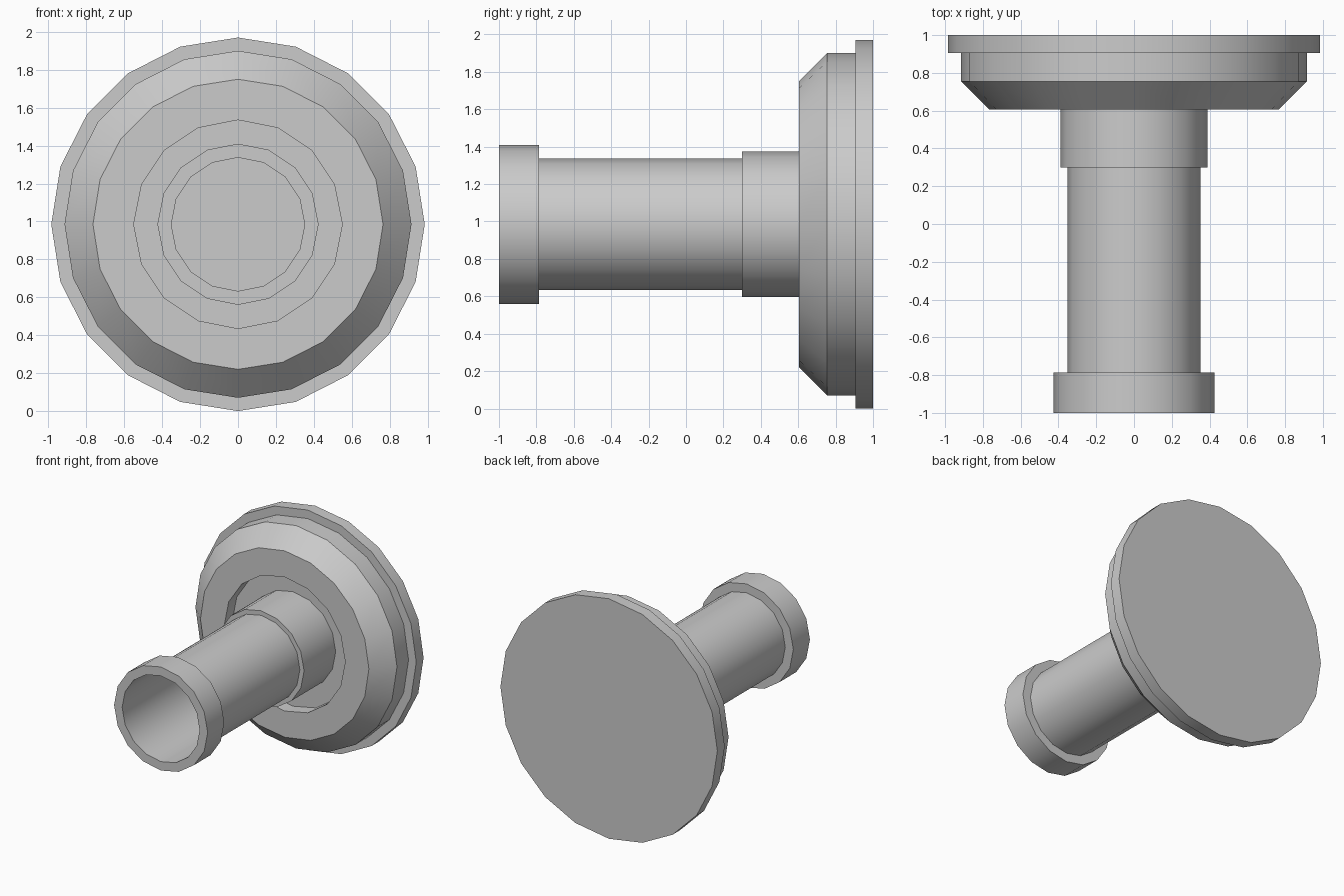
import bpy, bmesh, math

if "Cube" in bpy.data.objects:
    bpy.data.objects.remove(bpy.data.objects["Cube"])

CZ = 0.985  # height of the shared axis, which runs along y

grey = bpy.data.materials.new("plain_grey")
grey.diffuse_color = (0.6, 0.6, 0.6, 1)
grey.use_nodes = True
grey.node_tree.nodes["Principled BSDF"].inputs["Base Color"].default_value = grey.diffuse_color


def ring(bm, r, y, n):
    return [bm.verts.new((r * math.sin(2 * math.pi * i / n), y,
                          CZ + r * math.cos(2 * math.pi * i / n))) for i in range(n)]


def skin(bm, rings, closed=False):
    """Join successive rings of equal side count with quads."""
    pairs = list(zip(rings, rings[1:]))
    if closed:
        pairs.append((rings[-1], rings[0]))
    for a, b in pairs:
        n = len(a)
        for i in range(n):
            bm.faces.new((a[i], a[(i + 1) % n], b[(i + 1) % n], b[i]))


def loop_edges(bm, loop):
    return [bm.edges.get((loop[i - 1], loop[i])) for i in range(len(loop))]


def finish(bm, name):
    bmesh.ops.recalc_face_normals(bm, faces=bm.faces)
    me = bpy.data.meshes.new(name)
    bm.to_mesh(me)
    bm.free()
    me.materials.append(grey)
    ob = bpy.data.objects.new(name, me)
    bpy.context.collection.objects.link(ob)
    bpy.ops.object.select_all(action='DESELECT')
    ob.select_set(True)
    bpy.context.view_layer.objects.active = ob
    bpy.ops.object.shade_smooth_by_angle(angle=math.radians(30))


def lathe(name, profile, n=16, closed=False):
    bm = bmesh.new()
    skin(bm, [ring(bm, r, y, n) for r, y in profile], closed)
    finish(bm, name)


# Stepped base disc with a chamfered front and a shallow round recess
bm = bmesh.new()
outer = [ring(bm, r, y, 20) for r, y in
         [(0.985, 1.0), (0.985, 0.905), (0.915, 0.905), (0.915, 0.755), (0.765, 0.605)]]
skin(bm, outer)
bm.faces.new(outer[0])
recess = [ring(bm, 0.55, y, 16) for y in (0.605, 0.71)]
skin(bm, recess)
bm.faces.new(recess[1])
bmesh.ops.bridge_loops(bm, edges=loop_edges(bm, outer[-1]) + loop_edges(bm, recess[0]))
finish(bm, "base_disc")

# Collar rising out of the recess
lathe("collar", [(0.352, 0.30), (0.39, 0.30), (0.39, 0.71)])

# Thin-walled open pipe
lathe("pipe", [(0.352, -0.785), (0.352, 0.71)])

# Ring around the open end
lathe("end_ring", [(0.352, -1.0), (0.425, -1.0), (0.425, -0.785), (0.352, -0.785)], closed=True)
